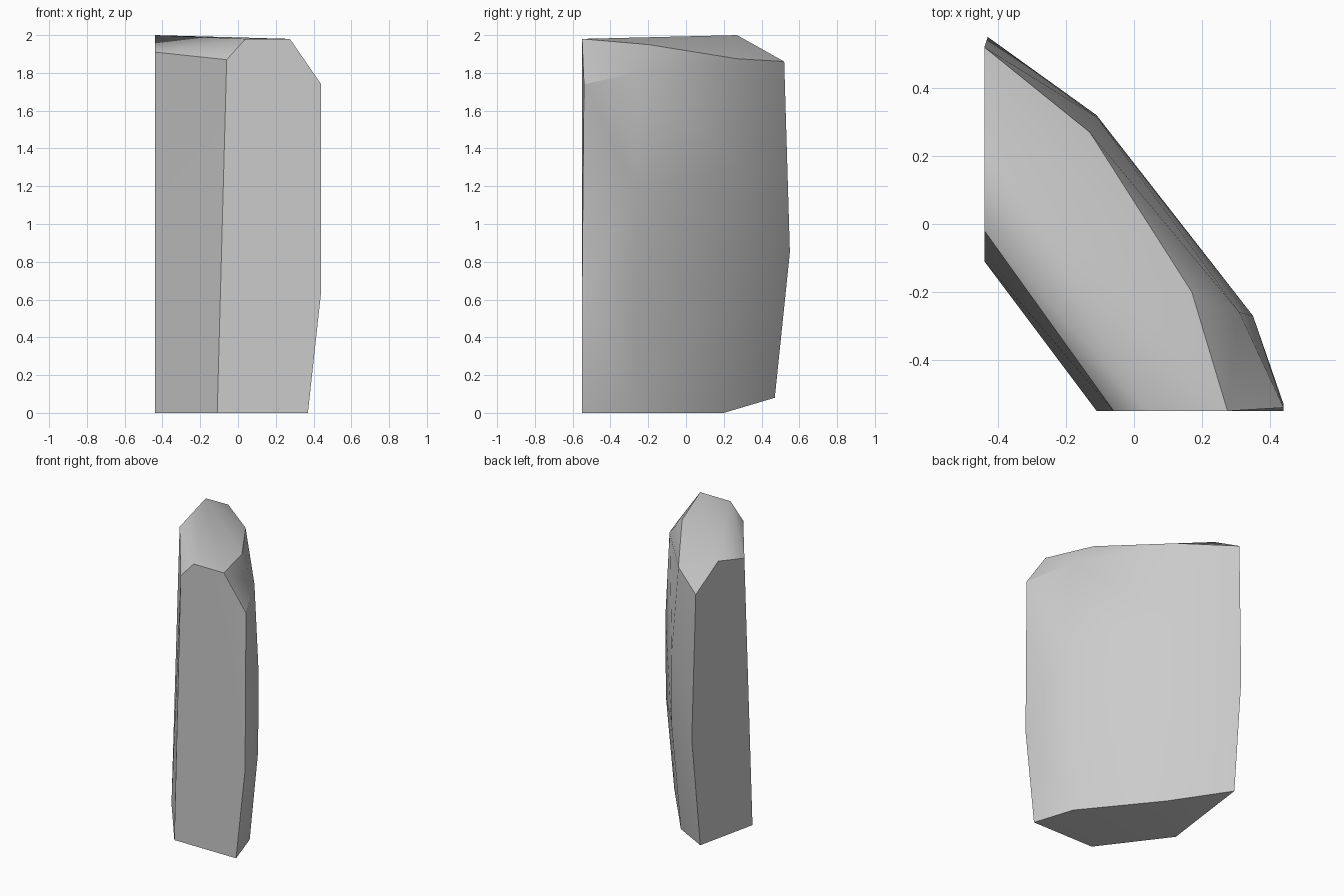
import bpy
import bmesh
from math import radians

default_cube = bpy.data.objects.get("Cube")
if default_cube:
    bpy.data.objects.remove(default_cube, do_unlink=True)


def make_material(name, colour):
    material = bpy.data.materials.new(name)
    material.use_nodes = True
    material.diffuse_color = colour
    material.node_tree.nodes["Principled BSDF"].inputs["Base Color"].default_value = colour
    return material


def make_hull(name, groups, material):
    """Wrap a faceted stone around the corner points of every group."""
    bm = bmesh.new()
    for points in groups.values():
        for point in points:
            bm.verts.new(point)
    hull = bmesh.ops.convex_hull(bm, input=bm.verts[:])
    unused = {g for g in hull["geom_interior"] + hull["geom_unused"]
              if isinstance(g, bmesh.types.BMVert)}
    bmesh.ops.delete(bm, geom=list(unused), context="VERTS")
    # Merge the triangles of each flat facet
    bmesh.ops.dissolve_limit(bm, angle_limit=radians(1), verts=bm.verts[:], edges=bm.edges[:])
    bmesh.ops.recalc_face_normals(bm, faces=bm.faces[:])
    mesh = bpy.data.meshes.new(name)
    bm.to_mesh(mesh)
    bm.free()
    mesh.materials.append(material)
    stone = bpy.data.objects.new(name, mesh)
    bpy.context.collection.objects.link(stone)
    return stone


# Corner points of the slab, listed by the region they outline
corners = {
    "foot": [(-0.44, -0.11, 0), (-0.11, -0.55, 0), (0.37, -0.55, 0),
             (0.28, -0.27, 0), (-0.1, 0.2, 0), (-0.44, 0.47, 0.08)],
    "front_edge": [(0.44, -0.55, 0.64), (0.44, -0.53, 0.64), (0.44, -0.54, 1.74)],
    "broad_face": [(0.345, -0.27, 0.63), (0.35, -0.27, 1.18),
                   (-0.11, 0.32, 0.8), (-0.11, 0.315, 1.3), (-0.43, 0.55, 0.85)],
    "shoulder": [(0.31, -0.26, 1.8), (-0.13, 0.27, 1.875), (-0.44, 0.52, 1.86),
                 (-0.44, -0.02, 1.91), (-0.06, -0.55, 1.87)],
    "crown": [(0.04, -0.55, 1.98), (0.275, -0.55, 1.98),
              (0.17, -0.2, 1.95), (-0.44, 0.27, 2)],
}

stone_grey = make_material("stone_grey", (0.6, 0.6, 0.6, 1))
slab = make_hull("rock_slab", corners, stone_grey)

# Soft shading across the broad face, crisp edges elsewhere
bpy.ops.object.select_all(action="DESELECT")
slab.select_set(True)
bpy.context.view_layer.objects.active = slab
bpy.ops.object.shade_smooth_by_angle(angle=radians(30))
